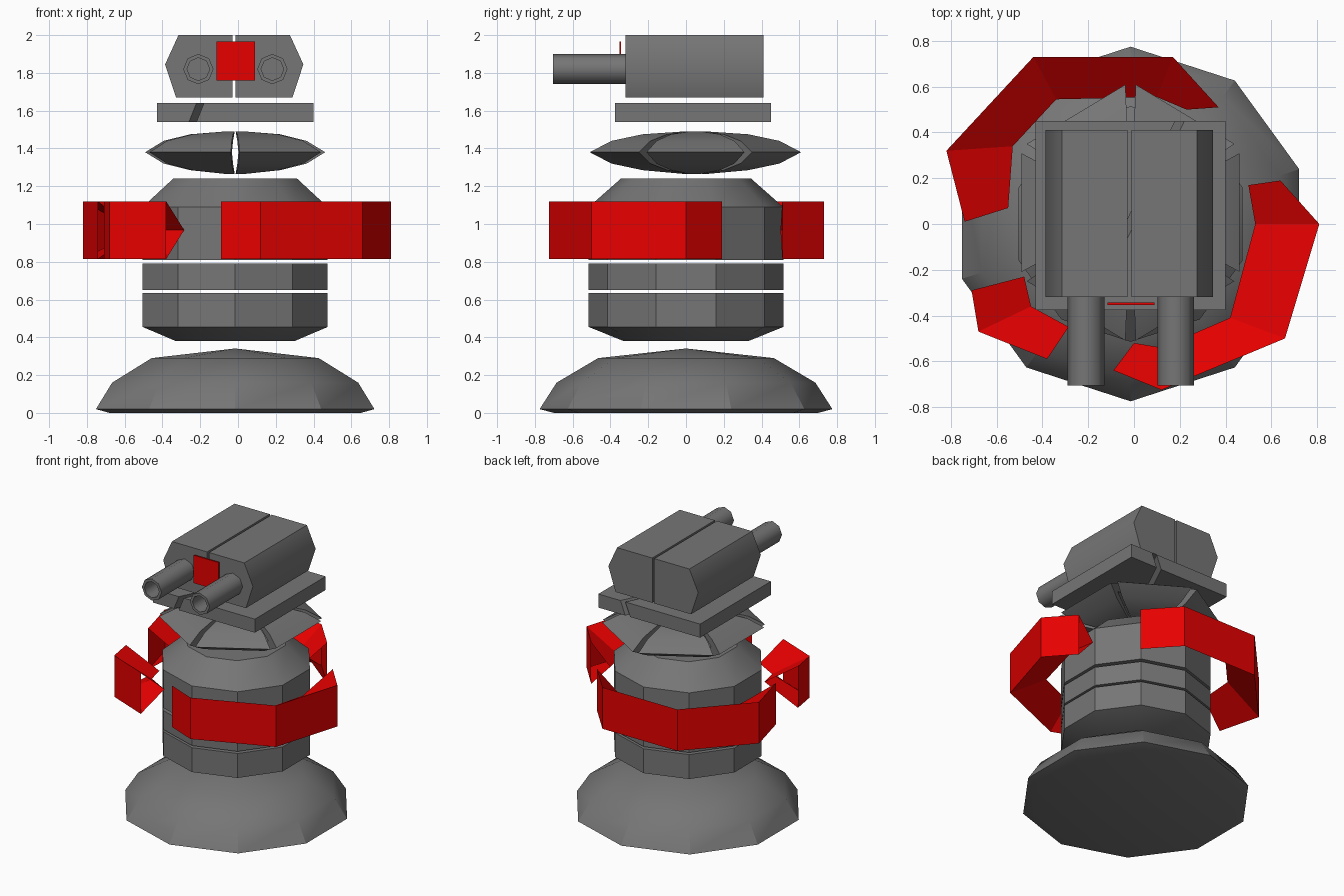
import bpy, math
from math import sin, cos, radians, pi

if "Cube" in bpy.data.objects:
    bpy.data.objects.remove(bpy.data.objects["Cube"])

CX = -0.015  # axis of the turned parts


def paint(name, r, g, b):
    m = bpy.data.materials.new(name)
    m.diffuse_color = (r, g, b, 1)
    m.use_nodes = True
    m.node_tree.nodes["Principled BSDF"].inputs["Base Color"].default_value = m.diffuse_color
    return m


red = paint("red", 0.8, 0.0, 0.0)
grey = paint("dark_grey", 0.18, 0.18, 0.18)


def make(name, verts, faces, material=grey, smooth=0):
    me = bpy.data.meshes.new(name)
    me.from_pydata(verts, [], faces)
    ob = bpy.data.objects.new(name, me)
    bpy.context.collection.objects.link(ob)
    bpy.ops.object.select_all(action='DESELECT')
    ob.select_set(True)
    bpy.context.view_layer.objects.active = ob
    bpy.ops.object.mode_set(mode='EDIT')
    bpy.ops.mesh.select_all(action='SELECT')
    bpy.ops.mesh.normals_make_consistent(inside=False)
    bpy.ops.object.mode_set(mode='OBJECT')
    if smooth:
        bpy.ops.object.shade_smooth_by_angle(angle=radians(smooth))
    me.materials.append(material)
    return ob


def loft(name, rings, caps=True, **kw):
    """Bridge closed point rings of equal length, optionally capping the ends."""
    n, m = len(rings[0]), len(rings)
    verts = [p for r in rings for p in r]
    faces = []
    for i in range(m - 1):
        a, b = i * n, (i + 1) * n
        for j in range(n):
            k = (j + 1) % n
            faces.append((a + j, a + k, b + k, b + j))
    if caps:
        faces += [tuple(range(n)), tuple(range((m - 1) * n, m * n))]
    return make(name, verts, faces, **kw)


def turned(name, profile, sides=10):
    """Ten-sided body of (radius, z) rings with a corner facing front."""
    rings = [[(CX + r * cos(2 * pi * i / sides + pi / 2),
               r * sin(2 * pi * i / sides + pi / 2), z) for i in range(sides)]
             for r, z in profile]
    return loft(name, rings, smooth=30)


# Foot and stacked column
turned("base", [(0.70, 0), (0.775, 0.02), (0.685, 0.16), (0.465, 0.29), (0.01, 0.34)])
turned("lower_drum", [(0.33, 0.38), (0.515, 0.455), (0.515, 0.635)])
turned("middle_ring", [(0.515, 0.65), (0.515, 0.79)])
turned("upper_drum", [(0.515, 0.81), (0.515, 1.09), (0.345, 1.24)])

# Six hollow petals forming a hexagonal collar, gaps at the corners
section = [(0.06, 1.49), (0.28, 1.475), (0.445, 1.44), (0.56, 1.38), (0.445, 1.32),
           (0.28, 1.285), (0.06, 1.265), (0.28, 1.32), (0.43, 1.38), (0.28, 1.44)]
for i in range(6):
    ends = []
    for a in (60 * i - 30 + 2.4, 60 * i + 30 - 2.4):
        t = radians(a)
        ends.append([(CX + 0.96 * r * cos(t), 0.05 + r * sin(t), z) for r, z in section])
    loft(f"collar_petal_{i + 1}", ends, smooth=70)

# Turret plate, split by a slanted diagonal slit
X0, X1, Y0, Y1 = -0.43, 0.40, -0.375, 0.45
for name, edge, off in (("plate_left", X0, -0.02), ("plate_right", X1, 0.02)):
    rings = [[(edge, Y0, z), (xm - 0.2 + off, Y0, z), (xm + 0.2 + off, Y1, z), (edge, Y1, z)]
             for z, xm in ((1.54, -0.04), (1.64, 0.0))]
    loft(name, rings)

# Turret head in two mirrored halves
half = [(0.008, 1.67), (0.308, 1.67), (0.366, 1.845), (0.295, 2.0), (0.008, 2.0)]
for name, s in (("head_left", -1), ("head_right", 1)):
    loft(name, [[(-0.02 + s * x, y, z) for x, z in half] for y in (-0.32, 0.41)], smooth=50)

# Twin hollow barrels
for name, x in (("barrel_left", -0.21), ("barrel_right", 0.182)):
    rings = [[(x + r * cos(i * pi / 4), y, 1.82 + r * sin(i * pi / 4)) for i in range(8)]
             for r, y in ((0.08, -0.32), (0.08, -0.705), (0.06, -0.705), (0.06, -0.34))]
    loft(name, rings, smooth=50)

# Floating sight panel
loft("sight_panel", [[(-0.115, y, 1.76), (0.09, y, 1.76), (0.09, y, 1.965), (-0.115, y, 1.965)]
                     for y in (-0.353, -0.343)], material=red)

# Broken triangular ring: (outer x, y, inner x, y) stations per shard
shards = {
    "ring_shard_right": [(-0.09, -0.64, 0.0, -0.52), (0.12, -0.725, 0.12, -0.54),
                         (0.66, -0.50, 0.42, -0.41), (0.81, 0.0, 0.53, 0.0),
                         (0.64, 0.19, 0.50, 0.17)],
    "ring_shard_back": [(0.37, 0.51, 0.23, 0.50), (0.17, 0.73, 0.10, 0.555),
                        (-0.44, 0.73, -0.34, 0.545), (-0.82, 0.32, -0.53, 0.34),
                        (-0.74, 0.01, -0.55, 0.07)],
    "ring_shard_left": [(-0.71, -0.29, -0.48, -0.23), (-0.68, -0.47, -0.45, -0.36),
                        (-0.38, -0.59, -0.285, -0.45)],
}
for name, stations in shards.items():
    rings = [[(ox, oy, 0.815), (ox, oy, 1.12), (ix, iy, 0.968)] for ox, oy, ix, iy in stations]
    loft(name, rings, caps=False, material=red)
